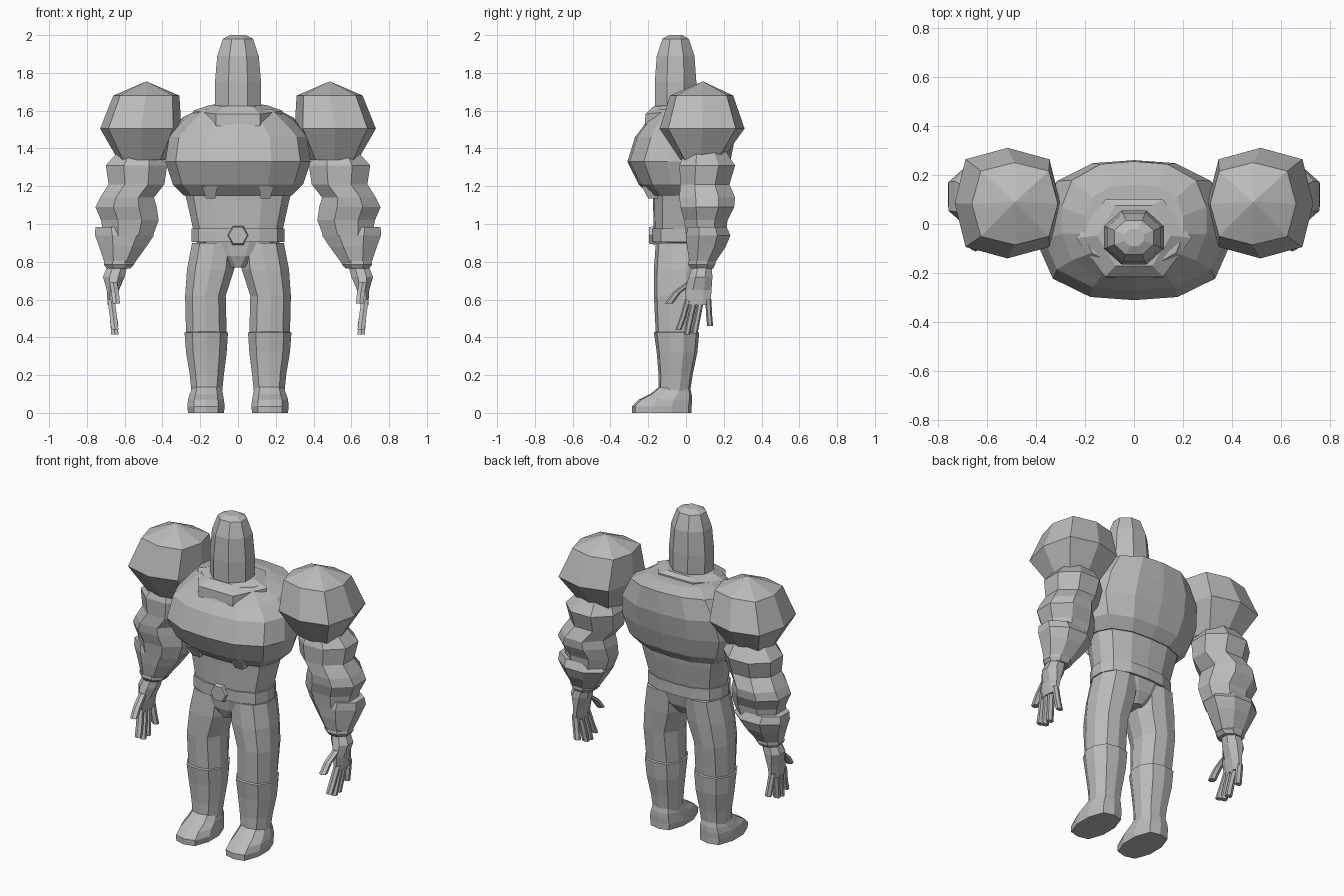
import bpy, bmesh, math
from mathutils import Vector

cube = bpy.data.objects.get("Cube")
if cube:
    bpy.data.objects.remove(cube, do_unlink=True)

grey = bpy.data.materials.new("plain grey")
grey.use_nodes = True
grey.diffuse_color = (0.5, 0.5, 0.5, 1)
grey.node_tree.nodes["Principled BSDF"].inputs["Base Color"].default_value = grey.diffuse_color


def finish(name, bm):
    bmesh.ops.recalc_face_normals(bm, faces=bm.faces)
    mesh = bpy.data.meshes.new(name)
    bm.to_mesh(mesh)
    bm.free()
    mesh.materials.append(grey)
    obj = bpy.data.objects.new(name, mesh)
    bpy.context.collection.objects.link(obj)
    return obj


def loft(name, rings, sides=8, power=2.6, phase=0.5, flip=1, apex=None):
    """Skin stacked rings, each (z, x_min, x_max, y_min, y_max, optional slope along y)."""
    bm = bmesh.new()
    loops = []
    for z, x0, x1, y0, y1, *slope in rings:
        loop = []
        for i in range(sides):
            a = math.tau * (i + phase) / sides
            c, s = math.cos(a), math.sin(a)
            # superellipse scaled so that the ring fills its extents
            r = (abs(c) ** power + abs(s) ** power) ** (-1 / power)
            loop.append(Vector((c * r, s * r, 0)))
        wide = max(v.x for v in loop)
        deep = max(v.y for v in loop)
        verts = []
        for v in loop:
            x = (x0 + x1) / 2 + v.x / wide * (x1 - x0) / 2
            dy = v.y / deep * (y1 - y0) / 2
            lift = dy * slope[0] if slope else 0
            verts.append(bm.verts.new((x * flip, (y0 + y1) / 2 + dy, z + lift)))
        loops.append(verts)
    for low, high in zip(loops, loops[1:]):
        for i in range(sides):
            j = (i + 1) % sides
            bm.faces.new((low[i], low[j], high[j], high[i]))
    bm.faces.new(loops[0])
    if apex:
        tip = bm.verts.new((apex[0] * flip, apex[1], apex[2]))
        for i in range(sides):
            bm.faces.new((loops[-1][i], loops[-1][(i + 1) % sides], tip))
    else:
        bm.faces.new(loops[-1])
    return finish(name, bm)


def central(name, rings, **options):
    """Loft symmetric about x = 0; each ring is (z, half_width, y_min, y_max, optional slope)."""
    return loft(name, [(z, -w, w, *rest) for z, w, *rest in rings], **options)


def digit(name, path, wide, deep, flip):
    """Finger-like rod through (x, y, z) points."""
    return loft(name, [(z, x - wide, x + wide, y - deep, y + deep) for x, y, z in path],
                sides=6, flip=flip)


# Head: tall faceted helmet
central("head", [(1.54, .12, -.165, .055), (1.75, .122, -.165, .055),
                 (1.89, .11, -.155, .045), (1.98, .08, -.125, .015),
                 (2.0, .04, -.09, -.02)], power=2)

# Collar: hexagonal plate sloping down to the front, with an inner step
central("collar", [(1.5, .23, -.22, .1, .25), (1.6, .235, -.215, .1, .12),
                   (1.63, .15, -.17, .075, .05)], sides=6, phase=0, power=2)

# Torso
central("chest", [(1.15, .285, -.19, .15), (1.21, .345, -.25, .2),
                  (1.33, .385, -.31, .235), (1.46, .365, -.27, .26),
                  (1.555, .295, -.225, .255, .15), (1.61, .2, -.17, .16)],
        sides=14, power=2.7)
central("abdomen", [(.96, .235, -.17, .11), (1.12, .27, -.175, .14),
                    (1.2, .29, -.18, .15)], sides=14, power=2.7)
central("belt", [(.905, .245, -.18, .12), (.975, .245, -.18, .12)], sides=14, power=2.7)
central("pelvis", [(.77, .04, -.13, .05), (.83, .15, -.155, .09), (.92, .235, -.165, .11)],
        sides=12, power=2.7)

# Hexagonal belt buckle
bm = bmesh.new()
bmesh.ops.create_cone(bm, cap_ends=True, segments=6, radius1=.058, radius2=.05, depth=.03)
for v in bm.verts:
    v.co = Vector((v.co.y, -.18 - v.co.z, .94 + v.co.x))
finish("belt_buckle", bm)

for side, flip in (("left", 1), ("right", -1)):
    def part(name, rings, **options):
        return loft(f"{side}_{name}", rings, flip=flip, **options)

    # Small tabs under the chest plate
    part("chest_tab", [(1.135, .12, .17, -.2, -.15), (1.2, .11, .19, -.235, -.15)], sides=4)

    # Legs
    part("thigh", [(.42, .06, .275, -.16, .06), (.62, .065, .28, -.17, .085),
                   (.76, .02, .27, -.17, .1), (.9, .01, .243, -.16, .11)], sides=10)
    part("boot_shaft", [(.1, .085, .245, -.145, .02), (.2, .075, .255, -.145, .035),
                        (.32, .06, .275, -.155, .06), (.425, .053, .283, -.17, .07),
                        (.43, .065, .27, -.16, .06)], sides=10)
    part("foot", [(0, .075, .265, -.285, .03), (.035, .07, .268, -.285, .03),
                  (.07, .075, .265, -.25, .032), (.1, .08, .255, -.19, .03),
                  (.14, .09, .24, -.14, .02)], sides=10, power=3)

    # Shoulder ball
    part("shoulder", [(1.34, .385, .635, -.03, .19), (1.505, .3, .73, -.14, .31),
                      (1.68, .31, .66, -.085, .25)],
         phase=0, power=3, apex=(.485, .09, 1.755))

    # Arm with bulges at the upper arm and elbow
    part("upper_arm", [(.94, .45, .71, .0, .21), (1.02, .42, .725, -.01, .22),
                       (1.09, .43, .755, -.03, .255), (1.14, .445, .73, -.035, .26),
                       (1.21, .39, .685, -.03, .23), (1.31, .375, .7, -.035, .26),
                       (1.4, .42, .62, .0, .2)])
    part("gauntlet", [(.79, .55, .705, .02, .15), (.88, .485, .735, .005, .21),
                      (.94, .445, .757, .0, .235), (.985, .47, .755, .01, .215)])
    part("wrist_cuff", [(.765, .57, .695, .025, .145), (.785, .55, .71, .012, .155),
                        (.805, .555, .71, .015, .155)])

    # Hand: flat palm, four fingers and a thumb
    part("palm", [(.57, .65, .69, -.005, .13), (.65, .63, .695, -.005, .135),
                  (.72, .6, .715, .015, .14), (.78, .585, .69, .035, .135)])
    for name, base, tip, end in (("index", .01, -.04, .44), ("middle", .045, .005, .415),
                                 ("ring", .08, .045, .42), ("little", .118, .128, .46)):
        digit(f"{side}_{name}_finger",
              [(.652, tip, end), (.66, (base + tip) / 2, .51), (.672, base, .6)],
              .019, .016, flip)
    digit(f"{side}_thumb", [(.645, -.09, .58), (.65, -.05, .635), (.66, .02, .69)],
          .02, .022, flip)
